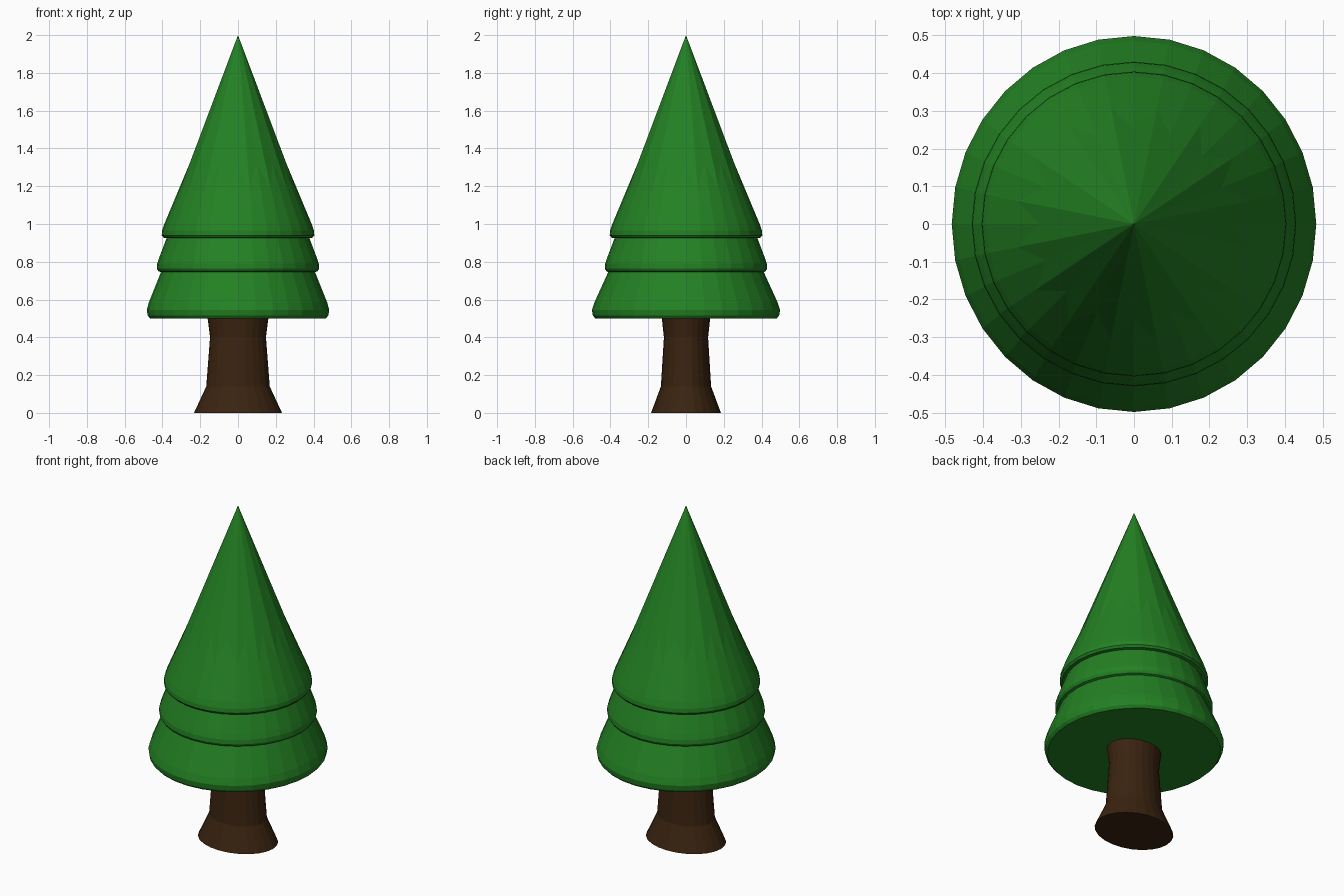
import bpy, bmesh, math

cube = bpy.data.objects.get("Cube")
if cube:
    bpy.data.objects.remove(cube, do_unlink=True)


def make_material(name, color):
    mat = bpy.data.materials.new(name)
    mat.use_nodes = True
    mat.diffuse_color = color
    mat.node_tree.nodes["Principled BSDF"].inputs["Base Color"].default_value = color
    return mat


def add_ring(bm, sides, z, rx, ry):
    angles = [math.tau * i / sides for i in range(sides)]
    return [bm.verts.new((rx * math.cos(a), ry * math.sin(a), z)) for a in angles]


def bridge(bm, low, high):
    n = len(low)
    for i in range(n):
        j = (i + 1) % n
        bm.faces.new((low[i], low[j], high[j], high[i]))


def loft(bm, sides, profile):
    """Join elliptical rings bottom to top, with a closed base; return the top ring."""
    rings = [add_ring(bm, sides, *row) for row in profile]
    bm.faces.new(rings[0][::-1])
    for low, high in zip(rings, rings[1:]):
        bridge(bm, low, high)
    return rings[-1]


def finish(bm, name, mat):
    bmesh.ops.recalc_face_normals(bm, faces=bm.faces)
    mesh = bpy.data.meshes.new(name)
    bm.to_mesh(mesh)
    bm.free()
    mesh.materials.append(mat)
    obj = bpy.data.objects.new(name, mesh)
    bpy.context.collection.objects.link(obj)
    return obj


green = make_material("leaf green", (0.017, 0.22, 0.017, 1))
brown = make_material("bark brown", (0.042, 0.017, 0.005, 1))

# Oval trunk, flared at the foot and slightly at the top
bm = bmesh.new()
top = loft(bm, 24, [(0, 0.233, 0.185), (0.14, 0.168, 0.133),
                    (0.4, 0.148, 0.117), (0.51, 0.162, 0.129)])
bm.faces.new(top)
finish(bm, "trunk", brown)

# Foliage: three stacked skirts with rounded rims
SIDES = 32
bm = bmesh.new()
shoulder = loft(bm, SIDES, [
    (0.5, 0.465, 0.48), (0.515, 0.478, 0.493), (0.545, 0.483, 0.498),
    (0.585, 0.472, 0.485), (0.745, 0.408, 0.412),
    (0.75, 0.422, 0.422), (0.765, 0.43, 0.43), (0.79, 0.428, 0.428),
    (0.82, 0.418, 0.418), (0.925, 0.378, 0.378),
    (0.928, 0.395, 0.395), (0.94, 0.404, 0.404), (0.965, 0.402, 0.402),
    (1.0, 0.39, 0.39)])

# Pointed tip: zigzag edge where broad flat panels rise to the apex
crown = []
for i in range(SIDES):
    a = math.tau * i / SIDES
    r, z = (0.315, 1.18) if i % 2 else (0.252, 1.33)
    crown.append(bm.verts.new((r * math.cos(a), r * math.sin(a), z)))
bridge(bm, shoulder, crown)
apex = bm.verts.new((0, 0, 2))
for i in range(SIDES):
    bm.faces.new((crown[i], crown[(i + 1) % SIDES], apex))
finish(bm, "foliage", green)
